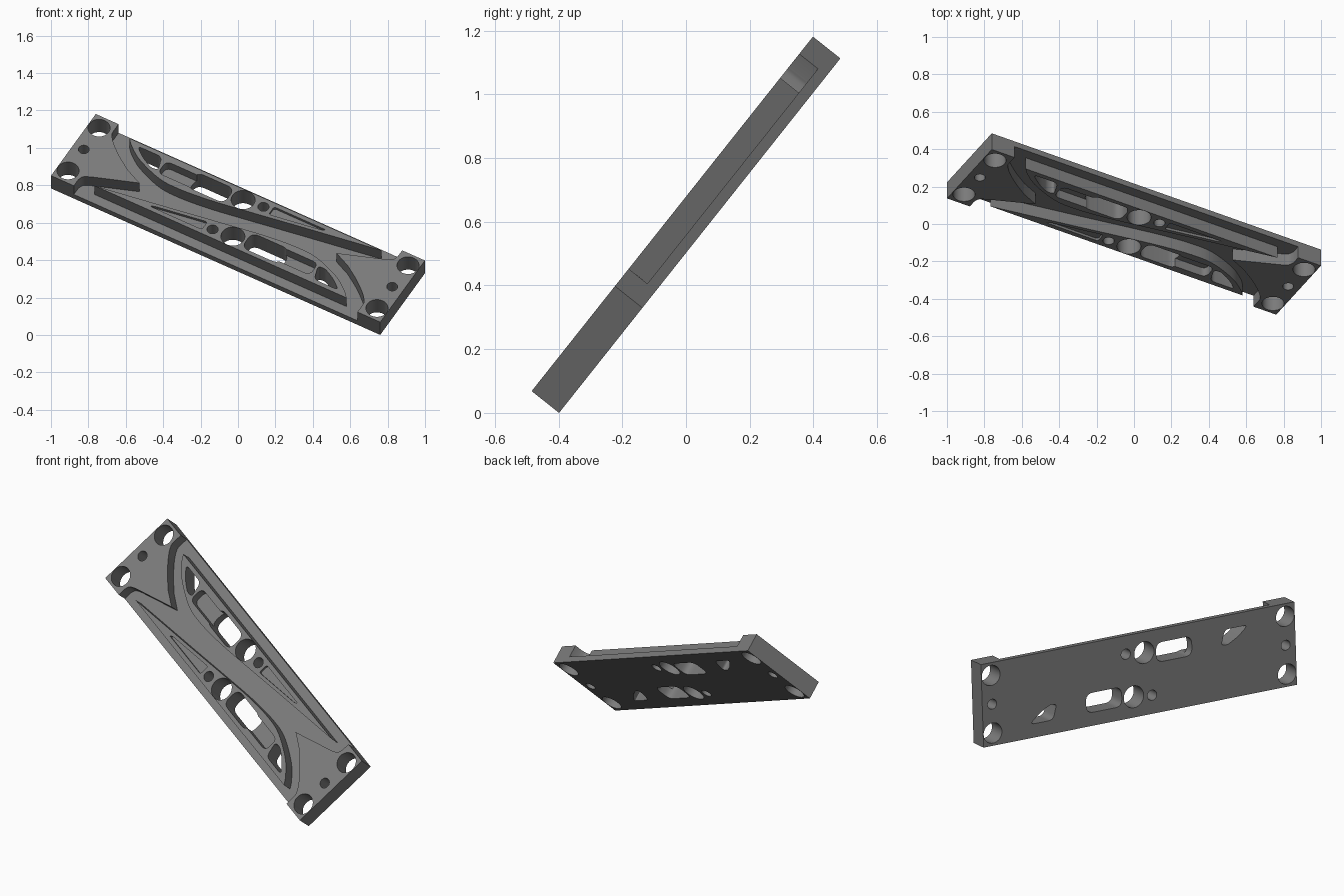
import bpy, bmesh, math
from mathutils import Matrix, Vector

if "Cube" in bpy.data.objects:
    bpy.data.objects.remove(bpy.data.objects["Cube"])

L, W, T, BASE = 1.012, 0.242, 0.11, 0.035   # half length, half width, thickness, floor height

metal = bpy.data.materials.new("dark grey metal")
metal.diffuse_color = (0.2, 0.2, 0.2, 1)
metal.use_nodes = True
metal.node_tree.nodes["Principled BSDF"].inputs["Base Color"].default_value = metal.diffuse_color


def prism(name, pts, z0, z1):
    """Extrude a flat outline between two heights."""
    bm = bmesh.new()
    face = bm.faces.new([bm.verts.new((x, y, z0)) for x, y in pts])
    ext = bmesh.ops.extrude_face_region(bm, geom=[face])
    top = [g for g in ext["geom"] if isinstance(g, bmesh.types.BMVert)]
    bmesh.ops.translate(bm, verts=top, vec=(0, 0, z1 - z0))
    bmesh.ops.recalc_face_normals(bm, faces=bm.faces)
    me = bpy.data.meshes.new(name)
    bm.to_mesh(me)
    bm.free()
    me.materials.append(metal)
    ob = bpy.data.objects.new(name, me)
    bpy.context.collection.objects.link(ob)
    return ob


def spline(pts, n=8):
    """Smooth curve through the points."""
    p = [Vector(q) for q in pts]
    p = [2 * p[0] - p[1]] + p + [2 * p[-1] - p[-2]]
    out = []
    for a, b, c, d in zip(p, p[1:], p[2:], p[3:]):
        for i in range(n):
            t = i / n
            out.append(0.5 * (2 * b + (c - a) * t + (2 * a - 5 * b + 4 * c - d) * t * t
                              + (3 * b - a - 3 * c + d) * t ** 3))
    return [tuple(q) for q in out] + [tuple(pts[-1])]


def rounded(pts, r, n=6):
    """Polygon with rounded corners."""
    out = []
    for i, q in enumerate(pts):
        c = Vector(q)
        a, b = Vector(pts[i - 1]) - c, Vector(pts[(i + 1) % len(pts)]) - c
        s = min(r, a.length * 0.45, b.length * 0.45)
        p0, p2 = c + a.normalized() * s, c + b.normalized() * s
        for k in range(n + 1):
            t = k / n
            out.append(tuple(p0 * (1 - t) ** 2 + c * 2 * t * (1 - t) + p2 * t * t))
    return out


def circle(x, y, r, n=40):
    return [(x + r * math.cos(math.tau * i / n), y + r * math.sin(math.tau * i / n)) for i in range(n)]


def box(x0, x1, y0, y1):
    return [(x0, y0), (x1, y0), (x1, y1), (x0, y1)]


def half_turn(pts):
    return [(-x, -y) for x, y in pts]


def combine(body, other, op):
    m = body.modifiers.new("bool", 'BOOLEAN')
    m.operation, m.solver, m.object = op, 'EXACT', other
    bpy.context.view_layer.objects.active = body
    bpy.ops.object.modifier_apply(modifier=m.name)
    bpy.data.objects.remove(other)


# thin floor plate
plate = prism("bracket_plate", box(-L, L, -W, W), 0, BASE)

# raised end block: two corner pads and a pointed tongue
end_block = ([(-L, W), (-L, -W), (-0.872, -W)]
             + spline([(-0.872, -0.195), (-0.86, -0.165), (-0.825, -0.145)], 5)
             + [(-0.576, -0.052)]
             + spline([(-0.67, -0.008), (-0.757, 0.052), (-0.83, 0.115), (-0.866, 0.16), (-0.872, 0.185)])
             + [(-0.872, W)])

# raised lens-shaped rib
lens = [(0.775, 0.187)] + spline([(0.313, 0.113), (-0.02, 0.058), (-0.2, 0.031), (-0.37, 0.017),
                                  (-0.5, 0.027), (-0.65, 0.085), (-0.735, 0.145), (-0.774, 0.187)])

for outline in (end_block, lens):
    for pts in (outline, half_turn(outline)):
        combine(plate, prism("raised", pts, BASE, T), 'UNION')

# holes and pockets: (outline, floor height)
cuts = [
    (circle(-0.95, 0.168, 0.059), -0.1),
    (circle(-0.95, -0.168, 0.059), -0.1),
    (circle(-0.948, 0, 0.029), -0.1),
    (circle(-0.038, 0.122, 0.064), -0.1),
    (circle(0.08, 0.134, 0.03), -0.1),
    (rounded(box(-0.345, -0.115, 0.05, 0.164), 0.045), -0.1),
    (rounded([(-0.71, 0.162), (-0.56, 0.162), (-0.535, 0.075), (-0.575, 0.07), (-0.645, 0.107)], 0.03), -0.1),
    (rounded(box(-0.525, -0.29, 0.057, 0.148), 0.035), 0.055),
    (rounded([(0.13, 0.103), (0.13, 0.162), (0.45, 0.162), (0.43, 0.151)], 0.015), 0.095),
]
for outline, floor in cuts:
    for pts in (outline, half_turn(outline)):
        combine(plate, prism("cutter", pts, floor, 0.2), 'DIFFERENCE')

# tilt the finished plate into place
c, s = 0.8695, 0.494
d = Vector((0, 0.6217, 0.7833))
x = Vector((1, 0, 0))
eu, ew = x * c - d * s, x * s + d * c
en = eu.cross(ew)
rot = Matrix((eu, ew, en)).transposed().to_4x4()
plate.data.transform(Matrix.Translation((0, 0, 0.593)) @ rot @ Matrix.Translation((0, 0, -T / 2)))
low = min(v.co.z for v in plate.data.vertices)
plate.data.transform(Matrix.Translation((0, 0, -low)))

# smooth the curved walls only
bpy.ops.object.select_all(action='DESELECT')
plate.select_set(True)
bpy.context.view_layer.objects.active = plate
bpy.ops.object.shade_smooth_by_angle(angle=math.radians(25))
